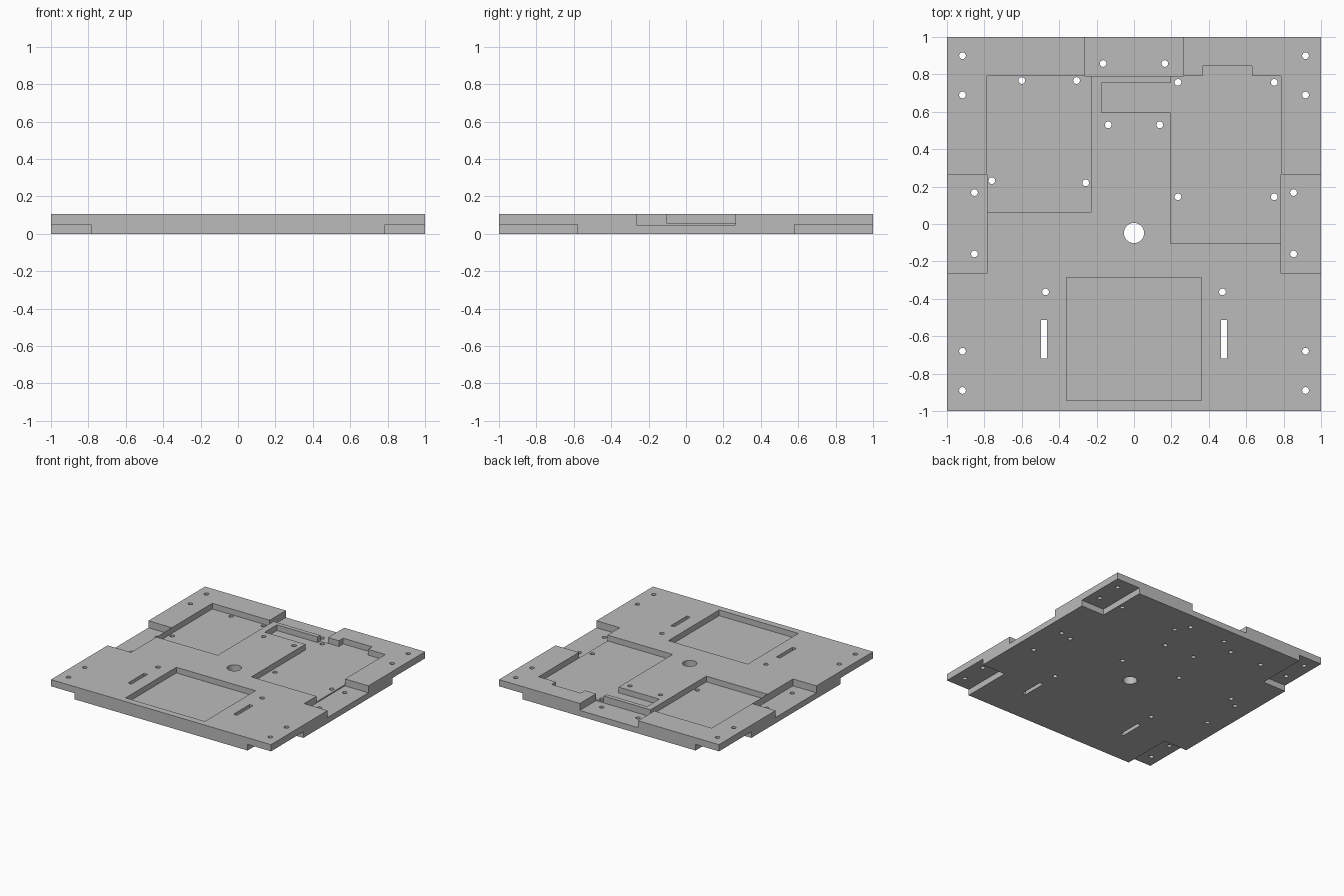
import bpy
import bmesh
from mathutils import Matrix, Vector

if "Cube" in bpy.data.objects:
    bpy.data.objects.remove(bpy.data.objects["Cube"], do_unlink=True)

THICK = 0.105       # full plate thickness
LEDGE = 0.05        # height of the underside corner steps
NOTCH_Z = 0.048     # floor of the side notches
POCKET_Z = 0.058    # floor of the inner pockets
OUT = 1.1           # cutters overshoot the rim

grey = bpy.data.materials.new("plain grey")
grey.use_nodes = True
colour = (0.5, 0.5, 0.5, 1)
grey.diffuse_color = colour
grey.node_tree.nodes["Principled BSDF"].inputs["Base Color"].default_value = colour


def add_box(bm, x0, x1, y0, y1, z0, z1):
    size = Vector((x1 - x0, y1 - y0, z1 - z0))
    mid = Vector((x0 + x1, y0 + y1, z0 + z1)) / 2
    bmesh.ops.create_cube(bm, size=1, matrix=Matrix.Translation(mid) @ Matrix.Diagonal(size.to_4d()))


def add_hole(bm, x, y, radius, sides):
    bmesh.ops.create_cone(bm, cap_ends=True, segments=sides, radius1=radius, radius2=radius,
                          depth=1, matrix=Matrix.Translation((x, y, 0)))


def finish(name, bm):
    mesh = bpy.data.meshes.new(name)
    bm.to_mesh(mesh)
    bm.free()
    mesh.materials.append(grey)
    obj = bpy.data.objects.new(name, mesh)
    bpy.context.collection.objects.link(obj)
    return obj


# Plate blank
bm = bmesh.new()
add_box(bm, -1, 1, -1, 1, 0, THICK)
plate = finish("base_plate", bm)


def cut(name, bm):
    cutter = finish(name, bm)
    mod = plate.modifiers.new(name, "BOOLEAN")
    mod.operation = "DIFFERENCE"
    mod.solver = "EXACT"
    mod.object = cutter
    bpy.context.view_layer.objects.active = plate
    bpy.ops.object.modifier_apply(modifier=name)
    bpy.data.objects.remove(cutter, do_unlink=True)


# Underside corner steps
bm = bmesh.new()
for sx in (-1, 1):
    for sy in (-1, 1):
        xs = sorted((sx * 0.787, sx * OUT))
        ys = sorted((sy * 0.58, sy * OUT))
        add_box(bm, *xs, *ys, -0.1, LEDGE)
cut("corner_steps", bm)

# Open notches on the left, right and back edges
bm = bmesh.new()
add_box(bm, -OUT, -0.787, -0.265, 0.265, NOTCH_Z, 1)
add_box(bm, 0.787, OUT, -0.265, 0.265, NOTCH_Z, 1)
add_box(bm, -0.265, 0.265, 0.79, OUT, NOTCH_Z, 1)
cut("edge_notches", bm)

# Pockets sunk into the top: x range, then y range
pockets = {
    "right_bay": (-0.787, -0.23, 0.065, 0.79),
    "left_bay": (0.195, 0.787, -0.105, 0.79),
    "left_bay_arm": (-0.175, 0.3, 0.597, 0.755),
    "left_bay_tab": (0.365, 0.63, 0.7, 0.845),
    "front_bay": (-0.36, 0.36, -0.945, -0.287),
}
for name, (x0, x1, y0, y1) in pockets.items():
    bm = bmesh.new()
    add_box(bm, x0, x1, y0, y1, POCKET_Z, 1)
    cut(name, bm)

# Screw holes: mirrored pairs, then single ones
pairs = [(0.917, 0.9), (0.917, 0.69), (0.917, -0.68), (0.917, -0.89), (0.165, 0.858),
         (0.138, 0.53), (0.853, 0.168), (0.853, -0.16), (0.473, -0.363)]
singles = [(-0.6, 0.767), (-0.307, 0.767), (-0.76, 0.232), (-0.258, 0.22),
           (0.235, 0.757), (0.75, 0.757), (0.235, 0.145), (0.75, 0.145)]
bm = bmesh.new()
for x, y in pairs + [(-x, y) for x, y in pairs] + singles:
    add_hole(bm, x, y, 0.018, 20)
cut("screw_holes", bm)

# Central cable hole and the two strap slots
bm = bmesh.new()
add_hole(bm, 0, -0.048, 0.054, 40)
for x in (-0.48, 0.48):
    add_box(bm, x - 0.016, x + 0.016, -0.72, -0.512, -0.5, 0.5)
cut("cable_openings", bm)

# Smooth hole walls, crisp plate edges
plate.select_set(True)
bpy.context.view_layer.objects.active = plate
bpy.ops.object.shade_smooth_by_angle(angle=0.6)
